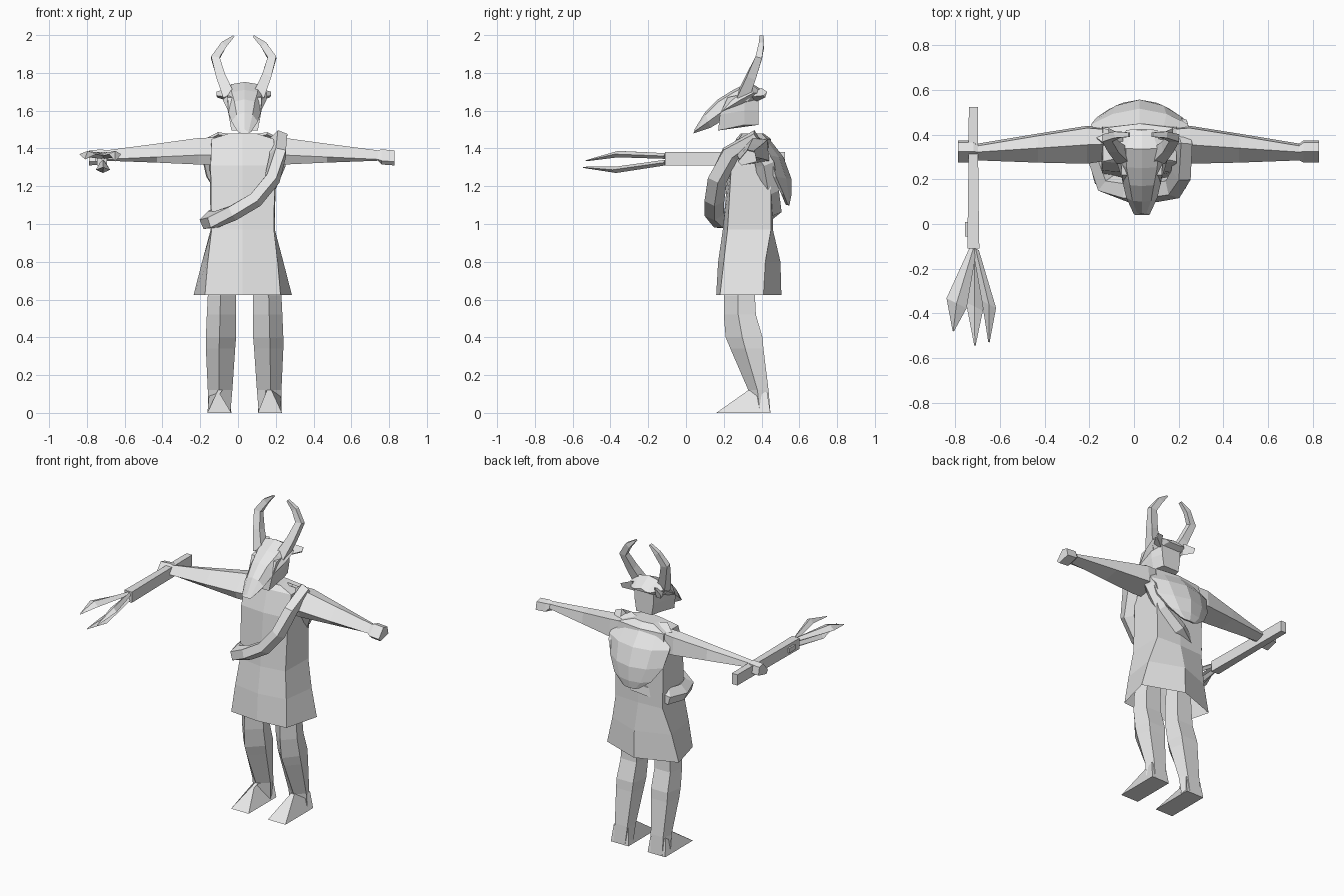
import bpy, bmesh, math
from mathutils import Vector

CX = 0.025  # body midline
mat = bpy.data.materials.new("plain grey")
mat.diffuse_color = (0.8, 0.8, 0.8, 1)


def loft(name, rings, closed=True, caps=(True, True), loop=False, thick=0):
    """Skin a list of equally long point rings."""
    bm = bmesh.new()
    vs = [[bm.verts.new(p) for p in r] for r in rings]
    n = len(vs[0])
    pairs = list(zip(vs, vs[1:])) + ([(vs[-1], vs[0])] if loop else [])
    for a, b in pairs:
        for i in range(n if closed else n - 1):
            j = (i + 1) % n
            bm.faces.new((a[i], a[j], b[j], b[i]))
    if closed and not loop:
        if caps[0]:
            bm.faces.new(vs[0])
        if caps[1]:
            bm.faces.new(vs[-1])
    bmesh.ops.remove_doubles(bm, verts=bm.verts, dist=0.0005)
    bmesh.ops.recalc_face_normals(bm, faces=bm.faces)
    me = bpy.data.meshes.new(name)
    bm.to_mesh(me)
    bm.free()
    me.materials.append(mat)
    ob = bpy.data.objects.new(name, me)
    bpy.context.collection.objects.link(ob)
    if thick:
        m = ob.modifiers.new("thickness", 'SOLIDIFY')
        m.thickness = thick
        m.offset = 0
    return ob


def tube(name, path, ref, sides, loop=False):
    """path: (point, radius along ref, radius across)."""
    pts = [Vector(p) for p, _, _ in path]
    ref = Vector(ref).normalized()
    rings, n = [], len(pts)
    for i, (_, ra, rb) in enumerate(path):
        if loop:
            t = pts[(i + 1) % n] - pts[i - 1]
        else:
            t = pts[min(i + 1, n - 1)] - pts[max(i - 1, 0)]
        side = t.cross(ref).normalized()
        up = side.cross(t).normalized()
        angles = [2 * math.pi * (k + 0.5) / sides for k in range(sides)]
        rings.append([pts[i] + up * ra * math.cos(a) + side * rb * math.sin(a)
                      for a in angles])
    return loft(name, rings, loop=loop)


# Tunic: z, front centre y, front corner (half x, y), back corner, back centre y
tunic = [
    (0.625, 0.16, 0.20, 0.18, 0.26, 0.41, 0.505),
    (0.80, 0.17, 0.185, 0.20, 0.215, 0.42, 0.50),
    (0.97, 0.195, 0.165, 0.22, 0.17, 0.45, 0.46),
    (1.31, 0.225, 0.17, 0.24, 0.175, 0.45, 0.46),
    (1.45, 0.265, 0.165, 0.28, 0.165, 0.43, 0.45),
    (1.48, 0.29, 0.07, 0.30, 0.07, 0.40, 0.41),
]
loft("tunic", [[(CX, fc, z), (CX + fx, fy, z), (CX + bx, by, z), (CX, bc, z),
                (CX - bx, by, z), (CX - fx, fy, z)]
               for z, fc, fx, fy, bx, by, bc in tunic], caps=(False, True))

# Cape over the upper back: z, centre y, half width, edge y
cape = [(1.47, 0.37, 0.13, 0.34), (1.44, 0.44, 0.19, 0.38), (1.35, 0.51, 0.215, 0.44),
        (1.24, 0.55, 0.19, 0.47), (1.15, 0.55, 0.13, 0.51), (1.10, 0.54, 0.06, 0.53)]
loft("cape", [[(CX - w, e, z + 0.01), (CX - w * 0.55, (c * 2 + e) / 3, z), (CX, c, z),
               (CX + w * 0.55, (c * 2 + e) / 3, z), (CX + w, e, z + 0.01)]
              for z, c, w, e in cape], closed=False, thick=0.015)

# Rolled sash from the left shoulder to the right hip
sash = [(0.215, 0.35, 1.45), (0.215, 0.23, 1.37), (0.18, 0.165, 1.24), (0.09, 0.15, 1.13),
        (-0.03, 0.15, 1.06), (-0.125, 0.18, 1.02), (-0.155, 0.28, 1.02), (-0.14, 0.39, 1.03),
        (-0.05, 0.41, 1.05), (0.04, 0.455, 1.08), (0.15, 0.44, 1.18), (0.21, 0.42, 1.32)]
tube("sash", [(p, 0.045, 0.055) for p in sash], (-0.7, 0, 0.7), 5, loop=True)

for s, side in ((1, "left"), (-1, "right")):
    # Arm and fist: x offset, y front/back, z low/high
    arm = [(0.10, 0.29, 0.43, 1.31, 1.46), (0.23, 0.27, 0.44, 1.315, 1.455),
           (0.45, 0.275, 0.405, 1.325, 1.425), (0.72, 0.285, 0.36, 1.335, 1.39),
           (0.74, 0.275, 0.375, 1.315, 1.395), (0.808, 0.275, 0.375, 1.31, 1.39)]
    loft(side + "_arm", [[(0.02 + s * x, f, (a + b) / 2 - 0.02), (0.02 + s * x, f + 0.02, a),
                          (0.02 + s * x, b_, a + 0.02), (0.02 + s * x, b_ - 0.01, b - 0.01),
                          (0.02 + s * x, (f + b_) / 2, b)]
                         for x, f, b_, a, b in arm])

    # Leg with a front ridge: z, inner/outer x offset, front/back y
    leg = [(0.85, 0.04, 0.17, 0.23, 0.38), (0.62, 0.045, 0.195, 0.20, 0.365),
           (0.52, 0.045, 0.20, 0.20, 0.37), (0.40, 0.045, 0.205, 0.21, 0.405),
           (0.34, 0.05, 0.205, 0.235, 0.41), (0.12, 0.065, 0.195, 0.33, 0.437),
           (0.0, 0.075, 0.195, 0.345, 0.447)]
    lx = 0.035
    loft(side + "_leg", [[(lx + s * (i * 0.45 + o * 0.55), f, z),
                          (lx + s * o, f * 0.55 + b * 0.45, z), (lx + s * (o - 0.02), b, z),
                          (lx + s * (i + 0.02), b, z), (lx + s * i, f * 0.55 + b * 0.45, z)]
                         for z, i, o, f, b in leg])

    # Wedge foot
    a, b, m = lx + s * 0.07, lx + s * 0.197, lx + s * 0.13
    loft(side + "_foot", [[(a, 0.16, 0), (b, 0.16, 0), (b, 0.447, 0), (a, 0.447, 0)],
                          [(m - 0.012, 0.33, 0.12), (m + 0.012, 0.33, 0.12),
                           (b - s * 0.01, 0.43, 0.11), (a + s * 0.01, 0.43, 0.11)]])

    # Curved horn
    horn = [((0.075, 0.30, 1.67), 0.045, 0.045), ((0.12, 0.345, 1.78), 0.035, 0.035),
            ((0.15, 0.385, 1.88), 0.025, 0.032), ((0.105, 0.40, 1.95), 0.02, 0.025),
            ((0.052, 0.40, 1.995), 0.014, 0.007)]
    tube(side + "_horn", [((0.03 + s * p[0], p[1], p[2]), ra, rb) for p, ra, rb in horn],
         (0, 1, 0), 4)

    # Ear flap at the back of the mask
    loft(side + "_ear", [[(0.03 + s * 0.08, 0.30, 1.67), (0.03 + s * 0.08, 0.40, 1.72),
                          (0.03 + s * 0.08, 0.38, 1.65)],
                         [(0.03 + s * 0.145, 0.41, 1.68), (0.03 + s * 0.145, 0.43, 1.70),
                          (0.03 + s * 0.14, 0.42, 1.67)]])

# Head block under the mask
HX = 0.035
loft("head", [[(HX - w, f, z0), (HX + w, f, z0), (HX + w * 1.05, 0.31, z1),
               (HX + w * 0.8, 0.385, z1), (HX - w * 0.8, 0.385, z1), (HX - w * 1.05, 0.31, z1)]
              for w, f, z0, z1 in ((0.07, 0.17, 1.495, 1.525), (0.085, 0.18, 1.58, 1.60),
                                   (0.09, 0.22, 1.67, 1.69))])

# Long snouted mask: half width, ridge (y, z), lower edge (y, z)
mask = [(0.035, 0.045, 1.50, 0.04, 1.48), (0.07, 0.10, 1.59, 0.13, 1.51),
        (0.09, 0.17, 1.66, 0.23, 1.57), (0.115, 0.25, 1.71, 0.31, 1.62),
        (0.12, 0.335, 1.752, 0.37, 1.655), (0.07, 0.42, 1.70, 0.42, 1.68)]
loft("mask", [[(HX - w, by * 0.6 + ty * 0.4, bz * 0.6 + tz * 0.4),
               (HX - w * 0.6, ty + 0.004, tz - 0.012), (HX, ty, tz),
               (HX + w * 0.6, ty + 0.004, tz - 0.012),
               (HX + w, by * 0.6 + ty * 0.4, bz * 0.6 + tz * 0.4),
               (HX + w * 0.6, by, bz), (HX - w * 0.6, by, bz)]
              for w, ty, tz, by, bz in mask])

# Weapon shaft held in the right fist
loft("weapon_shaft", [[(-0.72 - w, y, 1.31), (-0.72 + w, y, 1.31),
                       (-0.72 + w, y, 1.38), (-0.72 - w, y, 1.38)]
                      for y, w in ((0.525, 0.02), (0.15, 0.023), (-0.11, 0.027))])
loft("shaft_peg", [[(x, -0.055, 1.33), (x, 0.01, 1.33), (x, 0.01, 1.36), (x, -0.055, 1.36)]
                   for x in (-0.757, -0.74)])

# Three leaf shaped prongs: base, broad middle, half width, tip
prongs = [("outer", (-0.72, -0.11, 1.36), (-0.795, -0.355, 1.37), 0.045, (-0.81, -0.48, 1.345)),
          ("inner", (-0.71, -0.11, 1.36), (-0.65, -0.36, 1.37), 0.032, (-0.65, -0.53, 1.335)),
          ("lower", (-0.715, -0.11, 1.325), (-0.715, -0.37, 1.287), 0.038, (-0.713, -0.545, 1.30))]
for name, base, mid, w, tip in prongs:
    loft(name + "_prong", [[(p[0] - r, p[1] + r * 0.5, p[2]), (p[0], p[1], p[2] + h),
                            (p[0] + r, p[1] - r * 0.5, p[2]), (p[0], p[1], p[2] - h)]
                           for p, r, h in ((base, 0.015, 0.015), (mid, w, 0.017),
                                           (tip, 0.003, 0.003))])
